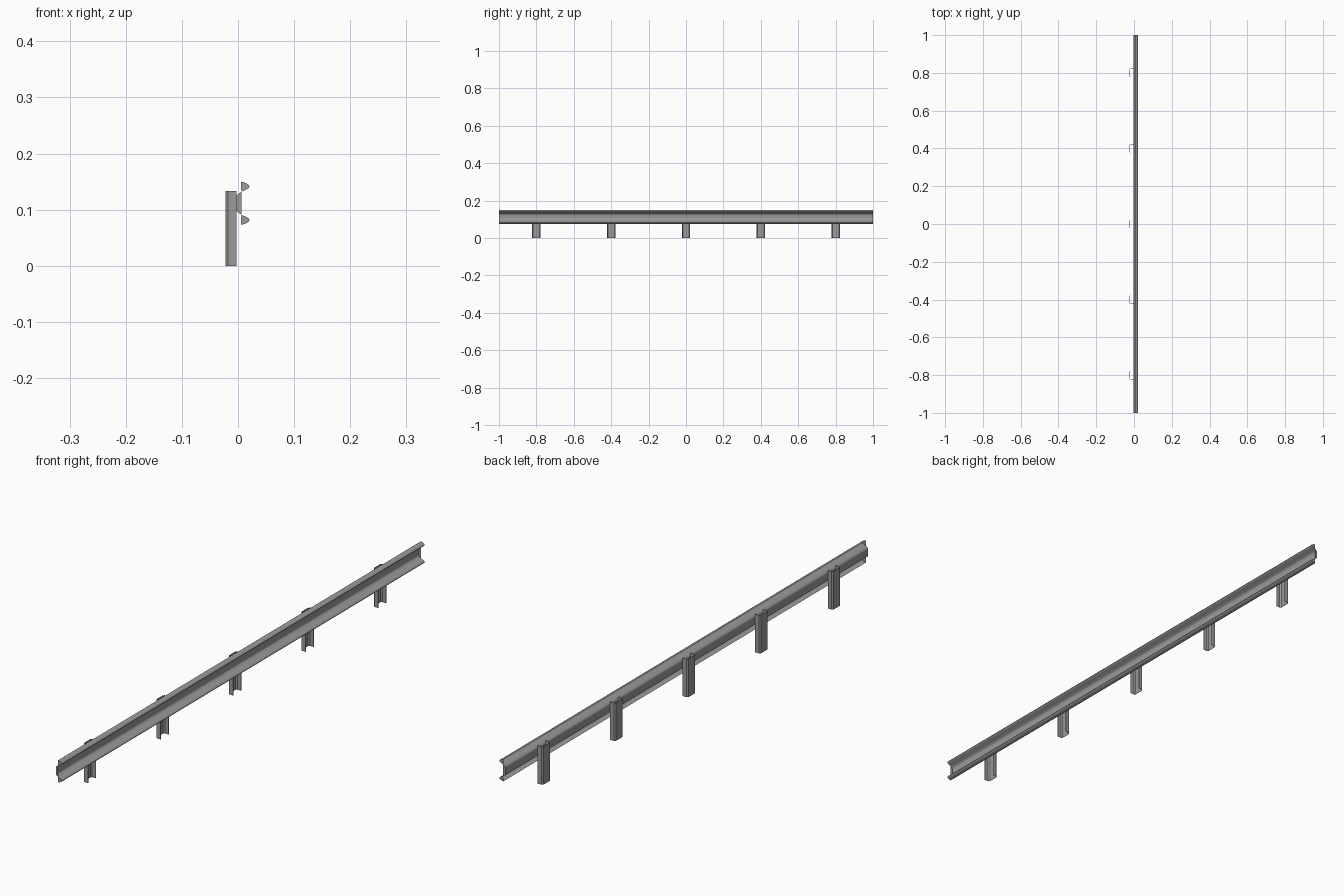
import bpy
import math

if "Cube" in bpy.data.objects:
    bpy.data.objects.remove(bpy.data.objects["Cube"])

steel = bpy.data.materials.new("dark_steel")
steel.diffuse_color = (0.33, 0.33, 0.33, 1)
steel.use_nodes = True
steel.node_tree.nodes["Principled BSDF"].inputs["Base Color"].default_value = steel.diffuse_color


def extrude_profile(name, points, direction, caps=()):
    """Sweep an open profile into a sheet; caps are index loops closing both ends."""
    n = len(points)
    end = [tuple(a + d for a, d in zip(p, direction)) for p in points]
    faces = [(i, i + 1, n + i + 1, n + i) for i in range(n - 1)]
    for cap in caps:
        faces.append(tuple(reversed(cap)))
        faces.append(tuple(n + i for i in cap))
    mesh = bpy.data.meshes.new(name)
    mesh.from_pydata(list(points) + end, [], faces)
    mesh.materials.append(steel)
    obj = bpy.data.objects.new(name, mesh)
    bpy.context.collection.objects.link(obj)
    return obj


def smooth(obj, degrees):
    bpy.ops.object.select_all(action='DESELECT')
    obj.select_set(True)
    bpy.context.view_layer.objects.active = obj
    bpy.ops.object.shade_smooth_by_angle(angle=math.radians(degrees))


# Rail: corrugated beam, upper half of the section mirrored about its mid height
MID = 0.1115
upper = [(0.005, 0.038), (0.009, 0.0378), (0.015, 0.0355), (0.0190, 0.033),
         (0.0207, 0.030), (0.0190, 0.027), (0.014, 0.024), (0.006, 0.0205),
         (0.001, 0.017), (-0.002, 0.0145), (-0.003, 0.0115)]
section = upper + [(x, -h) for x, h in reversed(upper)]
rail_points = [(x, -1.0, MID + h) for x, h in section]
rail = extrude_profile("rail", rail_points, (0, 2, 0),
                       caps=[range(0, 8), range(7, 15), range(14, 22)])
smooth(rail, 55)

# Posts: thin channel sections open toward the rail, with chamfered back corners
half = [(-0.003, 0.022), (-0.018, 0.022), (-0.0222, 0.0175)]
channel = half + [(x, -y) for x, y in reversed(half)]
for k in range(5):
    y0 = -0.8 + 0.4 * k
    post = extrude_profile(f"post_{k + 1}", [(x, y0 + y, 0) for x, y in channel],
                           (0, 0, 0.133))
    sheet = post.modifiers.new("sheet", 'SOLIDIFY')
    sheet.thickness = 0.001
    sheet.offset = 0
